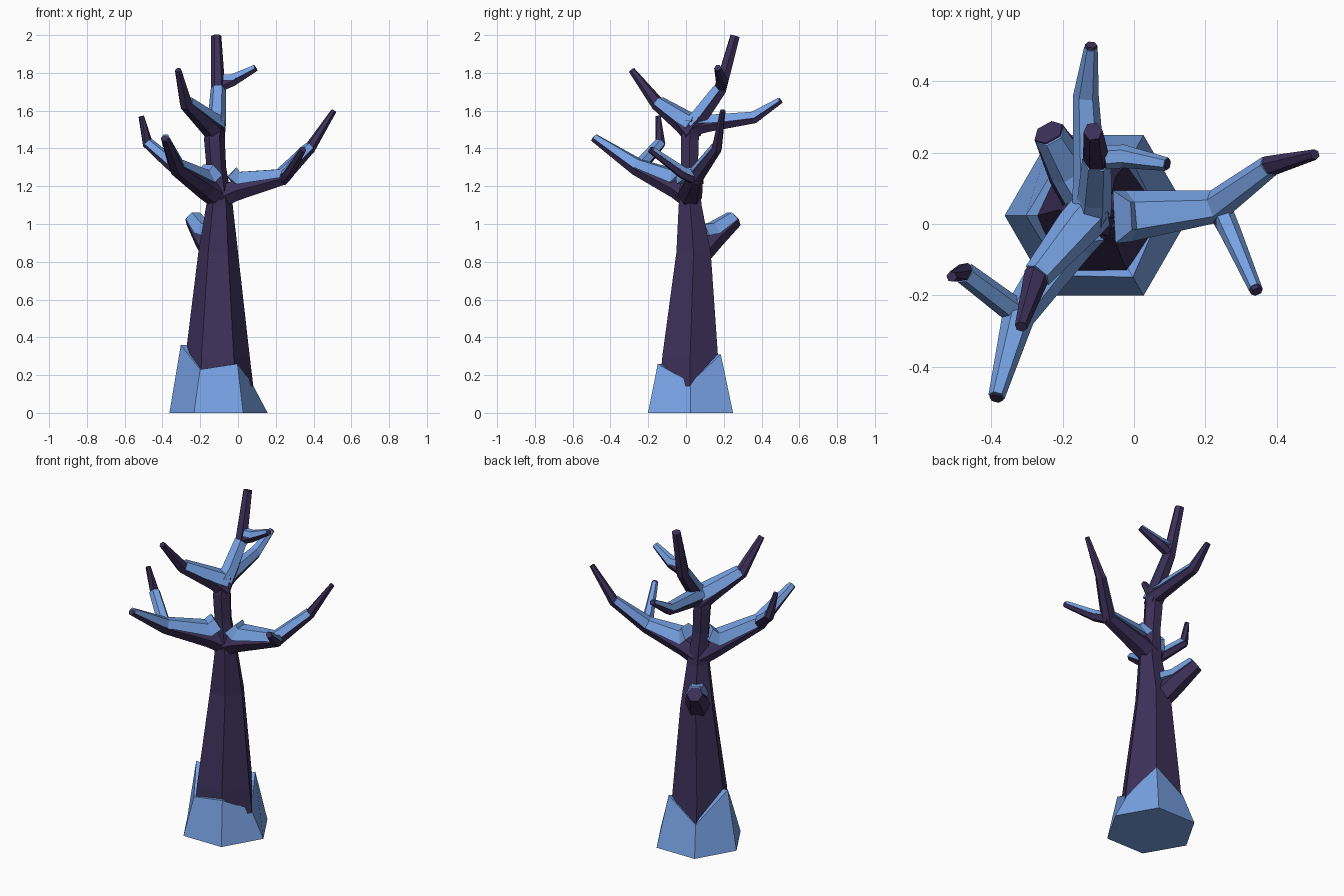
import bpy, bmesh, math
from mathutils import Vector


def material(name, rgb):
    m = bpy.data.materials.new(name)
    m.diffuse_color = (*rgb, 1)
    return m


BARK = material("dark purple bark", (0.045, 0.030, 0.100))
SNOW = material("blue snow", (0.185, 0.36, 0.77))

HEX = [(math.cos(math.radians(a)), math.sin(math.radians(a))) for a in range(0, 360, 60)]
CAP = [(1.06, -0.02), (0.56, 0.98), (-0.56, 0.98), (-1.06, -0.02)]


def finish(name, bm, mat):
    bmesh.ops.recalc_face_normals(bm, faces=bm.faces)
    me = bpy.data.meshes.new(name)
    bm.to_mesh(me)
    bm.free()
    me.materials.append(mat)
    ob = bpy.data.objects.new(name, me)
    bpy.context.collection.objects.link(ob)
    return ob


def skin(name, rings, mat):
    """Bridge equal rings of points and close both ends."""
    bm = bmesh.new()
    vs = [[bm.verts.new(p) for p in ring] for ring in rings]
    n = len(vs[0])
    for a, b in zip(vs, vs[1:]):
        for i in range(n):
            j = (i + 1) % n
            bm.faces.new((a[i], a[j], b[j], b[i]))
    bm.faces.new(vs[0])
    bm.faces.new(vs[-1])
    return finish(name, bm, mat)


def tube(name, path, mat, section=HEX):
    """Sweep a section along (x, y, z, radius) points, keeping its top upward."""
    pts = [Vector(p[:3]) for p in path]
    rings = []
    for i, p in enumerate(pts):
        t = Vector()
        if i > 0:
            t += (p - pts[i - 1]).normalized()
        if i < len(pts) - 1:
            t += (pts[i + 1] - p).normalized()
        t.normalize()
        side = t.cross(Vector((0, 0, 1))).normalized()
        up = side.cross(t)
        r = path[i][3]
        rings.append([p + side * (u * r) + up * (v * r) for u, v in section])
    return skin(name, rings, mat)


# Trunk: level six-sided rings
trunk = [(-.103, .022, .01, .20), (-.108, .022, .30, .17), (-.105, .04, .85, .105),
         (-.098, .022, 1.10, .07), (-.115, .018, 1.30, .052), (-.125, .02, 1.45, .055),
         (-.115, .03, 1.55, .045)]
skin("trunk", [[(x + r * c, y + r * s, z) for c, s in HEX] for x, y, z, r in trunk], BARK)

# Snow mound with an uneven rim around the foot of the trunk
rim_z = [.16, .31, .18, .36, .23, .26]
rim_r = [.175, .185, .195, .20, .195, .20]
cx, cy = -.103, .024
skin("snow_mound", [
    [(cx + .26 * c, cy + .26 * s, 0) for c, s in HEX],
    [(cx + r * c, cy + r * s, z) for (c, s), r, z in zip(HEX, rim_r, rim_z)],
    [(cx + .12 * c, cy + .12 * s, z - .005) for (c, s), z in zip(HEX, rim_z)]], SNOW)

# Branches
branches = {
    "right_branch": [(-.10, .02, 1.14, .065), (-.02, .025, 1.175, .062), (.23, .05, 1.242, .042),
                     (.38, .163, 1.40, .03), (.508, .195, 1.60, .015)],
    "right_twig": [(.23, .06, 1.235, .035), (.27, -.02, 1.27, .03), (.345, -.19, 1.395, .018)],
    "left_branch": [(-.10, .03, 1.14, .065), (-.17, -.04, 1.19, .062), (-.325, -.26, 1.295, .042),
                    (-.387, -.49, 1.455, .02)],
    "left_twig": [(-.32, -.25, 1.29, .035), (-.36, -.225, 1.32, .033), (-.478, -.135, 1.425, .028),
                  (-.512, -.148, 1.57, .015)],
    "stub": [(-.13, .07, .85, .07), (-.18, .15, .935, .065), (-.24, .258, 1.025, .045)],
    "upper_front_branch": [(-.11, .04, 1.47, .055), (-.16, -.01, 1.53, .055),
                           (-.275, -.15, 1.635, .037), (-.317, -.288, 1.815, .018)],
    "upper_back_branch": [(-.115, .03, 1.51, .05), (-.125, .12, 1.525, .042),
                          (-.135, .36, 1.56, .032), (-.12, .503, 1.655, .017)],
    "leader": [(-.115, .02, 1.49, .05), (-.11, .08, 1.57, .044), (-.105, .18, 1.71, .038),
               (-.115, .26, 1.996, .027)],
    "leader_twig": [(-.11, .185, 1.72, .03), (-.03, .19, 1.755, .03), (.095, .168, 1.825, .017)],
}
for name, path in branches.items():
    tube(name, path, BARK)

# Snow lying along the tops of the branches, banked up against the trunk
snow = {
    "right_snow": [(-.055, .02, 1.25, .07), (-.015, .022, 1.212, .068), (.23, .05, 1.25, .044),
                   (.38, .163, 1.403, .03)],
    "right_twig_snow": [(.24, .05, 1.245, .03), (.27, -.02, 1.275, .028), (.34, -.18, 1.39, .018)],
    "left_snow": [(-.135, .0, 1.26, .065), (-.175, -.045, 1.222, .064), (-.325, -.26, 1.302, .044),
                  (-.386, -.485, 1.455, .022)],
    "left_twig_snow": [(-.325, -.25, 1.295, .036), (-.36, -.225, 1.325, .034),
                       (-.475, -.138, 1.422, .03)],
    "stub_snow": [(-.14, .09, .94, .06), (-.18, .15, .955, .055), (-.235, .25, 1.027, .042)],
    "upper_front_snow": [(-.115, .04, 1.51, .06), (-.16, -.01, 1.54, .058), (-.272, -.145, 1.635, .039)],
    "upper_back_snow": [(-.12, .06, 1.535, .05), (-.125, .12, 1.535, .044), (-.135, .36, 1.563, .034),
                        (-.121, .495, 1.651, .018)],
    "leader_snow": [(-.115, .03, 1.52, .048), (-.11, .08, 1.577, .045), (-.105, .18, 1.712, .038)],
    "leader_twig_snow": [(-.08, .187, 1.76, .032), (-.03, .19, 1.762, .031), (.092, .168, 1.825, .018)],
}
for name, path in snow.items():
    tube(name, path, SNOW, CAP)
